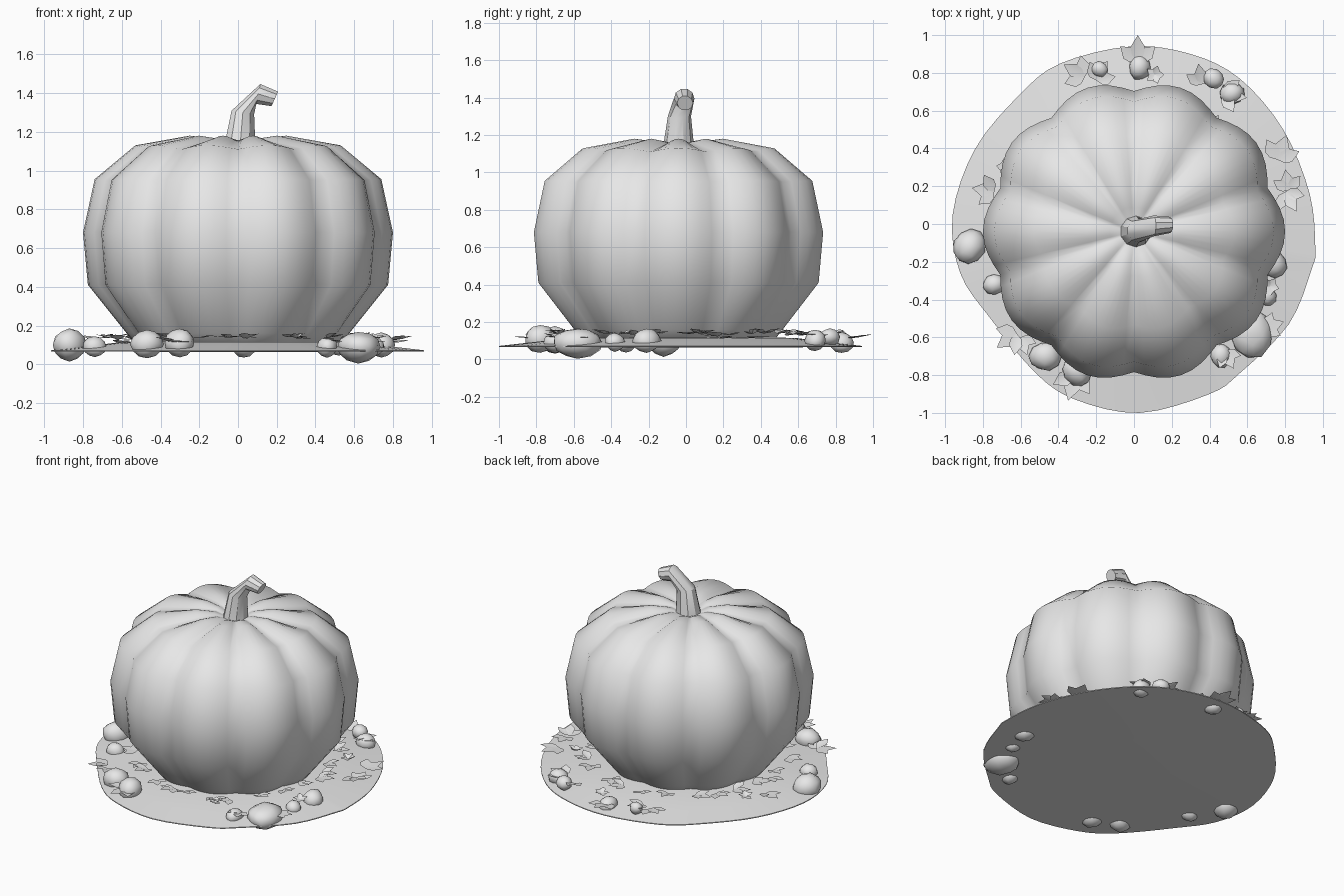
import bpy, bmesh, math, random
from mathutils import Vector, Matrix

random.seed(4)
if "Cube" in bpy.data.objects:
    bpy.data.objects.remove(bpy.data.objects["Cube"], do_unlink=True)

# One plain clay material
clay = bpy.data.materials.new("clay_grey")
clay.use_nodes = True
clay.diffuse_color = (0.8, 0.8, 0.8, 1)
clay.node_tree.nodes["Principled BSDF"].inputs["Base Color"].default_value = (0.8, 0.8, 0.8, 1)


def finish(name, bm, angle=None):
    bmesh.ops.recalc_face_normals(bm, faces=bm.faces)
    mesh = bpy.data.meshes.new(name)
    bm.to_mesh(mesh)
    bm.free()
    mesh.materials.append(clay)
    ob = bpy.data.objects.new(name, mesh)
    bpy.context.collection.objects.link(ob)
    if angle:
        bpy.ops.object.select_all(action="DESELECT")
        ob.select_set(True)
        bpy.context.view_layer.objects.active = ob
        bpy.ops.object.shade_smooth_by_angle(angle=math.radians(angle))
    return ob


def loft(bm, rings, caps=True):
    loops = [[bm.verts.new(p) for p in ring] for ring in rings]
    n = len(loops[0])
    for a, b in zip(loops, loops[1:]):
        for i in range(n):
            j = (i + 1) % n
            bm.faces.new((a[i], a[j], b[j], b[i]))
    if caps:
        bm.faces.new(loops[0])
        bm.faces.new(loops[-1])


# Pumpkin body: a coarse vertical profile swept through ten soft lobes
# profile entries: radius, height, groove depth (radial), groove drop (vertical)
profile = [(0.50, 0.07, 0.05, 0), (0.575, 0.16, 0.06, 0), (0.775, 0.41, 0.07, 0),
           (0.80, 0.68, 0.07, 0), (0.74, 0.955, 0.07, 0.005), (0.53, 1.13, 0.07, 0.02),
           (0.25, 1.18, 0.08, 0.035), (0.13, 1.165, 0.06, 0.01), (0.05, 1.13, 0, 0)]
SEG = 80
rings = []
for r, z, groove, drop in profile:
    ring = []
    for i in range(SEG):
        a = math.tau * i / SEG
        dip = 1 - abs(math.cos(5 * a)) ** 1.1
        rr = r * (1 - groove * dip)
        ring.append((rr * math.cos(a), rr * math.sin(a) - 0.04, z - drop * dip))
    rings.append(ring)
bm = bmesh.new()
loft(bm, rings)
finish("pumpkin_body", bm, 80)

# Stem: tapered trunk pinched over into a blunt sideways tip
bm = bmesh.new()
stem = [((0.01, -0.04, 1.12), 0.085, (0.1, 0, 1)),
        ((0.025, -0.035, 1.30), 0.062, (0.15, 0, 1)),
        ((0.105, -0.01, 1.395), 0.055, (1, 0, -0.2)),
        ((0.19, -0.005, 1.37), 0.043, (1, 0, -0.45))]
rings = []
for centre, r, axis in stem:
    d = Vector(axis).normalized()
    u = Vector((0, 1, 0))
    v = d.cross(u)
    rings.append([Vector(centre) + r * (math.cos(t) * u + math.sin(t) * v)
                  for t in (math.tau * k / 10 for k in range(10))])
loft(bm, rings)
finish("stem", bm, 35)

# Ground disc: wavy outline, flat below and gently rising above
outline = [(0.93, 0.16), (0.79, 0.5), (0.56, 0.77), (0.3, 0.9), (-0.02, 0.94), (-0.39, 0.85),
           (-0.6, 0.69), (-0.84, 0.4), (-0.96, 0.05), (-0.92, -0.26), (-0.76, -0.5),
           (-0.52, -0.79), (-0.31, -0.93), (0.03, -1.0), (0.4, -0.9), (0.56, -0.79),
           (0.82, -0.53), (0.94, -0.24), (0.96, -0.13)]
pts = [Vector(p) for p in outline]
edge = []
for i in range(len(pts)):
    p0, p1, p2, p3 = (pts[(i + k) % len(pts)] for k in (-1, 0, 1, 2))
    for t in (0, 0.25, 0.5, 0.75):
        edge.append(0.5 * (2 * p1 + (p2 - p0) * t + (2 * p0 - 5 * p1 + 4 * p2 - p3) * t ** 2
                           + (3 * p1 - p0 - 3 * p2 + p3) * t ** 3))
bm = bmesh.new()
loft(bm, [[(p.x * s, p.y * s, z) for p in edge]
          for s, z in ((0.3, 0.064), (1, 0.066), (1, 0.072), (0.82, 0.092), (0.62, 0.115), (0.3, 0.12))])
finish("ground_disc", bm, 30)

# Stones half sunk through the disc: x, y, radius, height of centre
stones = [(-0.87, -0.12, 0.10, 0.10), (-0.74, -0.32, 0.065, 0.09), (-0.47, -0.70, 0.09, 0.105),
          (-0.30, -0.78, 0.09, 0.11), (0.62, -0.58, 0.135, 0.09), (0.46, -0.70, 0.065, 0.09),
          (0.74, -0.21, 0.08, 0.10), (0.70, -0.38, 0.06, 0.09), (0.03, 0.83, 0.07, 0.09),
          (0.42, 0.77, 0.06, 0.12), (0.52, 0.69, 0.07, 0.10), (-0.18, 0.82, 0.05, 0.12)]
for n, (x, y, r, z) in enumerate(stones):
    bm = bmesh.new()
    bmesh.ops.create_icosphere(bm, subdivisions=2, radius=r)
    bumps = [Vector([random.uniform(-1, 1) for _ in range(3)]).normalized() for _ in range(5)]
    for v in bm.verts:
        d = v.co.normalized()
        v.co *= 1 - 0.22 * max(0, max(d.dot(b) for b in bumps) - 0.6)
        v.co *= random.uniform(0.95, 1.03)
    thick = min(0.85, 0.085 / r)
    bm.transform(Matrix.Translation((x, y, z)) @ Matrix.Rotation(random.uniform(0, 6), 4, "Z")
                 @ Matrix.Diagonal((1.0, 0.88, thick, 1)))
    finish(f"stone_{n + 1}", bm, 50)


def blade(bm, base, heading, length, width, lift):
    """One pointed, slightly creased blade lying along a heading."""
    def at(f, side, z):
        return bm.verts.new(base + Vector((
            math.cos(heading) * f * length - math.sin(heading) * side * width,
            math.sin(heading) * f * length + math.cos(heading) * side * width, z)))
    root, mid, tip = at(0, 0, 0), at(0.45, 0, lift * 0.3), at(1, 0, lift)
    for s in (-1, 1):
        a, b = at(0.25, s * 0.4, lift * 0.4), at(0.55, s * 0.5, lift * 0.8)
        bm.faces.new((root, mid, a))
        bm.faces.new((mid, b, a))
        bm.faces.new((mid, tip, b))


def sprig(name, x, y, z, heading, size, count=3, spread=0.85, ratio=0.55):
    bm = bmesh.new()
    for k in range(count):
        off = k - (count - 1) / 2
        length = size * (1 - 0.12 * abs(off)) if count == 3 else size
        blade(bm, Vector((x, y, z)), heading + off * spread, length, size * ratio, random.uniform(0.0, 0.03))
    finish(name, bm, 40)


# Three-pointed leaves on the open rim: x, y, heading in degrees, size
rim_leaves = [(0.02, 0.86, 90, 0.14), (-0.26, 0.78, 150, 0.13), (-0.2, 0.76, 60, 0.12),
              (0.36, 0.74, 100, 0.11), (0.47, 0.69, -10, 0.13), (0.76, 0.34, 70, 0.14),
              (0.82, 0.18, 100, 0.11), (0.80, 0.17, -60, 0.12), (-0.74, 0.17, 170, 0.12),
              (-0.62, -0.58, 215, 0.13), (-0.6, -0.6, 290, 0.10), (-0.31, -0.79, 255, 0.15),
              (0.48, -0.68, 300, 0.10), (0.70, -0.55, 20, 0.10)]
for n, (x, y, h, s) in enumerate(rim_leaves):
    z = 0.20 - 0.11 * math.hypot(x, y) + random.uniform(0, 0.02)
    sprig(f"rim_leaf_{n + 1}", x, y, z, math.radians(h), s)

# Leaves tucked beneath the overhang
for n in range(26):
    a = math.tau * (n + random.uniform(-0.3, 0.3)) / 26
    r = random.uniform(0.59, 0.66)
    sprig(f"tucked_leaf_{n + 1}", r * math.cos(a), r * math.sin(a) - 0.03, random.uniform(0.125, 0.14),
          a + random.uniform(-1.1, 1.1), random.uniform(0.09, 0.12))

# Small five-petalled blossoms
for n, (x, y) in enumerate([(0.11, 0.79), (0.72, -0.33), (0.3, -0.68), (-0.68, 0.3), (0.62, 0.35)]):
    sprig(f"blossom_{n + 1}", x, y, 0.135, n, 0.05, 5, math.tau / 5, 0.75)
